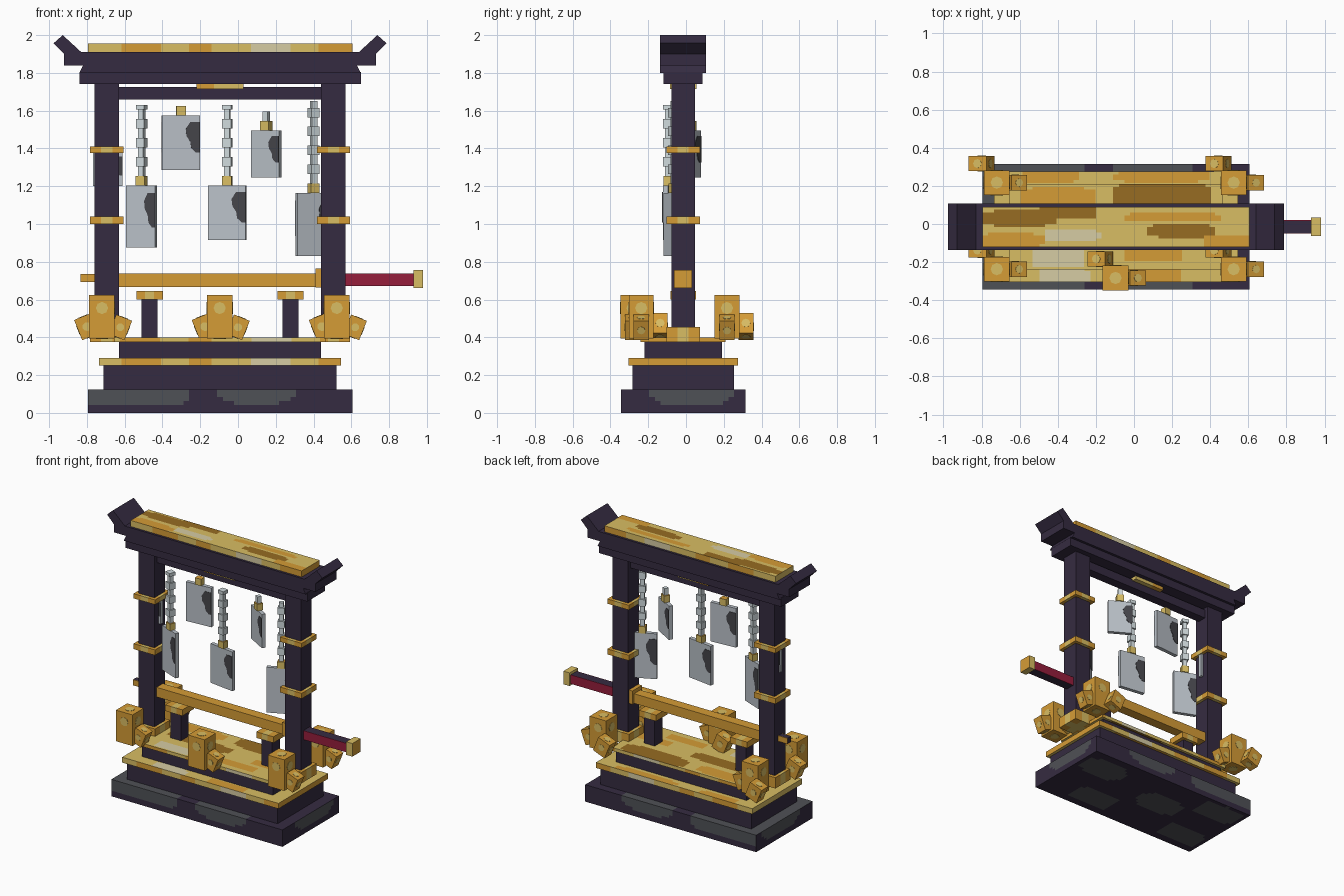
import bpy, bmesh, math
from mathutils import Matrix, Vector

cube = bpy.data.objects.get("Cube")
if cube:
    bpy.data.objects.remove(cube)


def material(name, hexcode):
    srgb = [int(hexcode[i:i + 2], 16) / 255 for i in (0, 2, 4)]
    col = [c / 12.92 if c < 0.04045 else ((c + 0.055) / 1.055) ** 2.4 for c in srgb] + [1]
    m = bpy.data.materials.new(name)
    m.use_nodes = True
    m.diffuse_color = col
    m.node_tree.nodes["Principled BSDF"].inputs["Base Color"].default_value = col
    return m


PURPLE = material("dark purple wood", "352b41")
STONE = material("grey stone", "4f5156")
GOLD = material("gold", "d59c36")
LIGHT = material("light gold", "d9bd63")
DARK = material("brown gold", "976c22")
PALE = material("pale gold", "d6cca4")
STEEL = material("steel", "bac1c8")
CHAIN = material("chain silver", "cfd9dc")
CHAR = material("charcoal", "45454a")
RED = material("crimson", "961e3c")

CX, CY = -0.095, -0.015      # centre of the frame


def finish(name, bm, mats):
    bmesh.ops.recalc_face_normals(bm, faces=bm.faces)
    me = bpy.data.meshes.new(name)
    bm.to_mesh(me)
    bm.free()
    for m in mats:
        me.materials.append(m)
    ob = bpy.data.objects.new(name, me)
    bpy.context.collection.objects.link(ob)


def box(name, x, y, z, *mats, rule=None, cell=None):
    """Box from ranges; with a rule, it is cut in cells coloured by position."""
    bm = bmesh.new()
    lo, hi = Vector((x[0], y[0], z[0])), Vector((x[1], y[1], z[1]))
    bmesh.ops.create_cube(bm, size=1, matrix=Matrix.Translation((lo + hi) / 2)
                          @ Matrix.Diagonal((*(hi - lo), 1)))
    if rule:
        for axis in range(3):
            n = max(1, round((hi[axis] - lo[axis]) / cell[axis]))
            normal = Vector([float(i == axis) for i in range(3)])
            for k in range(1, n):
                bmesh.ops.bisect_plane(bm, geom=bm.verts[:] + bm.edges[:] + bm.faces[:],
                                       plane_co=lo + (hi - lo) * k / n, plane_no=normal)
        for f in bm.faces:
            f.material_index = rule(f.calc_center_median())
    finish(name, bm, mats)


def centred(name, hx, hy, z, *mats, **kw):
    box(name, (CX - hx, CX + hx), (CY - hy, CY + hy), z, *mats, **kw)


def lobe(a, b, ha, hb):
    return (a / ha) ** 4 + (b / hb) ** 4 < 1


# Painted gold: bands along the edges, blobs (x, y, half sizes, colour) on the flat
BANDS = [(-0.62, 1), (-0.42, 0), (-0.27, 1), (-0.13, 0), (0.08, 1), (0.28, 3), (0.42, 1), (1, 0)]


def gold_panel(name, hx, hy, z, blobs):
    def rule(p):
        if z[0] + 0.001 < p.z < z[1] - 0.001:
            return next(c for end, c in BANDS if p.x < end)
        return next((c for x, y, bx, by, c in blobs if lobe(p.x - x, p.y - y, bx, by)), 1)
    centred(name, hx, hy, z, GOLD, LIGHT, DARK, PALE, rule=rule, cell=(0.03, 0.015, 0.1))


def stone_rule(p):
    if p.z < 0.001:
        return int(any(lobe(p.x - x, p.y - y, 0.17, 0.1) for x, y in
                       ((-0.6, -0.2), (-0.2, 0.03), (-0.6, 0.2), (0.2, -0.2), (0.4, 0.15))))
    if abs(p.x - CX) > 0.699:
        return int(lobe(p.y - 0.03, p.z - 0.125, 0.22, 0.08))
    return int(lobe(p.x + 0.55, p.z - 0.125, 0.3, 0.085) or lobe(p.x - 0.1, p.z - 0.125, 0.2, 0.075))


# Stepped plinth
centred("base_slab", 0.7, 0.33, (0, 0.125), PURPLE, STONE, rule=stone_rule, cell=(0.03, 0.03, 0.02))
centred("middle_step", 0.617, 0.268, (0.125, 0.25), PURPLE)
gold_panel("middle_trim", 0.64, 0.29, (0.25, 0.29),
           [(-0.37, -0.27, 0.13, 0.05, 3), (0.1, -0.27, 0.16, 0.04, 0), (0.15, 0.25, 0.25, 0.03, 0),
            (-0.45, 0.25, 0.15, 0.04, 0)])
centred("upper_step", 0.535, 0.205, (0.29, 0.375), PURPLE)
gold_panel("upper_trim", 0.56, 0.225, (0.375, 0.4),
           [(0.15, 0.15, 0.26, 0.07, 2), (-0.4, 0.14, 0.2, 0.05, 0), (-0.3, -0.01, 0.25, 0.05, 2),
            (0.3, -0.05, 0.15, 0.04, 0), (-0.4, -0.18, 0.14, 0.05, 3), (0.1, -0.16, 0.16, 0.04, 0)])

# Pillars with gold bands, and sword rests
for side, s in (("right", -1), ("left", 1)):
    px = CX + s * 0.6
    box(side + "_pillar", (px - 0.065, px + 0.065), (CY - 0.063, CY + 0.063), (0.376, 1.75), PURPLE)
    for i, z in enumerate(((0.375, 0.455), (1.0, 1.04), (1.375, 1.41))):
        box(f"{side}_pillar_band_{i}", (px - 0.088, px + 0.088), (CY - 0.088, CY + 0.088), z, GOLD, LIGHT,
            rule=lambda p: int(abs(p.x - px) < 0.03 or abs(p.y - CY) < 0.03), cell=(0.058, 0.058, 0.2))
    rx = CX + s * 0.373
    box(side + "_rest_post", (rx - 0.043, rx + 0.043), (CY - 0.045, CY + 0.045), (0.4, 0.6), PURPLE)
    box(side + "_rest_cap", (rx - 0.07, rx + 0.07), (CY - 0.068, CY + 0.068), (0.6, 0.645),
        GOLD, LIGHT, rule=lambda p: int(abs(p.x - rx) < 0.03), cell=(0.047, 0.2, 0.2))


# Roof beam with upturned ends
def profile(name, pts, y0, y1, mat):
    bm = bmesh.new()
    face = bm.faces.new([bm.verts.new((CX + x, y0, z)) for x, z in pts])
    ext = bmesh.ops.extrude_face_region(bm, geom=[face])
    bmesh.ops.translate(bm, vec=(0, y1 - y0, 0),
                        verts=[v for v in ext["geom"] if isinstance(v, bmesh.types.BMVert)])
    finish(name, bm, [mat])


half = [(0.745, 1.8), (0.725, 1.84), (0.825, 1.84), (0.825, 1.9),
        (0.881, 1.957), (0.833, 2.0), (0.735, 1.91)]
profile("roof_beam", half + [(-x, z) for x, z in reversed(half)], CY - 0.122, CY + 0.122, PURPLE)
centred("lintel", 0.745, 0.103, (1.74, 1.805), PURPLE)
gold_panel("roof_panel", 0.7, 0.105, (1.91, 1.955),
           [(-0.6, 0.03, 0.2, 0.04, 2), (-0.35, 0.06, 0.16, 0.03, 2), (0.25, -0.035, 0.17, 0.035, 2),
            (-0.32, -0.06, 0.14, 0.035, 3), (-0.64, -0.085, 0.17, 0.035, 0), (0.2, 0.035, 0.25, 0.025, 0),
            (0.5, -0.09, 0.13, 0.035, 0)])
centred("tie_beam", 0.535, 0.035, (1.66, 1.725), PURPLE)
gold_panel("tie_beam_plate", 0.125, 0.07, (1.715, 1.741), [(-0.2, 0, 0.06, 0.1, 0)])

# Sword lying on the rests
box("scabbard", (-0.63, 0.41), (-0.052, 0.022), (0.667, 0.738), GOLD)
box("scabbard_tip_core", (-0.835, -0.63), (-0.033, 0.003), (0.693, 0.735), PURPLE)
box("sword_guard", (0.41, 0.44), (-0.07, 0.04), (0.665, 0.765), GOLD)
box("sword_grip", (0.44, 0.935), (-0.047, 0.017), (0.672, 0.738), PURPLE)
for name, y in (("front", -0.051), ("back", 0.017)):
    box(name + "_grip_wrap", (0.44, 0.935), (y, y + 0.004), (0.672, 0.738), RED)
for name, y in (("front", -0.037), ("back", 0.003)):
    box(name + "_scabbard_tip_side", (-0.835, -0.63), (y, y + 0.004), (0.693, 0.735), GOLD)
box("sword_pommel", (0.93, 0.98), (-0.063, 0.033), (0.66, 0.757), GOLD, LIGHT,
    rule=lambda p: int(p.x < 0.979), cell=(1, 1, 1))


# Hanging plaques: chain, clip, plate and a dark notch painted on each face
def plaque(n, x, y, top, bottom, width, turn, chain_top):
    place = Matrix.Translation((x, y, 0)) @ Matrix.Rotation(math.radians(turn), 4, "Z")
    before = set(bpy.data.objects)
    h, w = top - bottom, width / 2
    box(f"plaque_{n}_plate", (-w, w), (-0.014, 0.014), (bottom, top), STEEL)
    box(f"plaque_{n}_clip", (-0.025, 0.025), (-0.022, 0.022), (top, top + 0.05), GOLD, LIGHT,
        rule=lambda p: int(p.z < top + 0.049), cell=(1, 1, 1))
    shape = [(w, 0.88), (w * 0.5, 0.88), (w * 0.25, 0.75), (w * 0.3, 0.62),
             (w * 0.5, 0.52), (w * 0.55, 0.4), (w * 0.8, 0.32), (w, 0.32)]
    for label, s in (("front", 1), ("back", -1)):
        profile(f"plaque_{n}_{label}_patch", [(s * a - CX, bottom + h * b) for a, b in shape],
                -s * 0.013, -s * 0.017, CHAR)
    z, i = top + 0.05, 0
    while z < chain_top - 0.02:
        r = 0.024 if i % 2 else 0.015
        box(f"plaque_{n}_link_{i}", (-r, r), (-r, r), (z, min(z + 0.05, chain_top)), CHAIN)
        z, i = z + 0.05, i + 1
    for ob in set(bpy.data.objects) - before:
        ob.matrix_world = place


plaque(1, -0.51, -0.06, 1.205, 0.875, 0.165, -22, 1.63)
plaque(2, -0.303, -0.015, 1.575, 1.285, 0.2, 4, 1.63)
plaque(3, -0.057, -0.095, 1.205, 0.915, 0.2, -8, 1.63)
plaque(4, 0.15, 0.025, 1.495, 1.245, 0.17, -30, 1.61)
plaque(5, 0.4, -0.063, 1.165, 0.83, 0.2, 25, 1.65)
plaque(6, -0.69, -0.015, 1.38, 1.2, 0.155, 0, 1.63)


# Clusters of gold blocks with light dots
def block(name, centre, size, tilt, lift):
    place = Matrix.Translation(centre) @ Matrix.Rotation(math.radians(tilt), 4, "Y")
    bm = bmesh.new()
    bmesh.ops.create_cube(bm, size=1, matrix=place @ Matrix.Diagonal((*size, 1)))
    for axis in range(3):
        for s in (-1, 1):
            d = Vector([float(s * (i == axis)) for i in range(3)])
            at = d * size[axis] / 2 + Vector((0, 0, lift if axis < 2 else 0))
            made = bmesh.ops.create_cone(bm, cap_ends=True, segments=8, depth=0.004,
                                         radius1=size[0] * 0.24, radius2=size[0] * 0.24,
                                         matrix=place @ Matrix.Translation(at)
                                         @ d.to_track_quat("Z", "Y").to_matrix().to_4x4())
            for f in {f for v in made["verts"] for f in v.link_faces}:
                f.material_index = 1
    finish(name, bm, [GOLD, LIGHT])


spots = {"front_right": (-0.72, -0.237), "front_left": (0.523, -0.237), "front_centre": (-0.097, -0.283),
         "back_right": (-0.72, 0.217), "back_left": (0.523, 0.217)}
for name, (x, y) in spots.items():
    block(name + "_tall_block", (x, y, 0.508), (0.135, 0.13, 0.23), 0, 0.047)
    block(name + "_outer_block", (x + 0.097, y, 0.453), (0.09, 0.08, 0.11), 22, 0)
    block(name + "_inner_block", (x - 0.08, y + 0.1, 0.457), (0.1, 0.08, 0.115), -22, 0)
